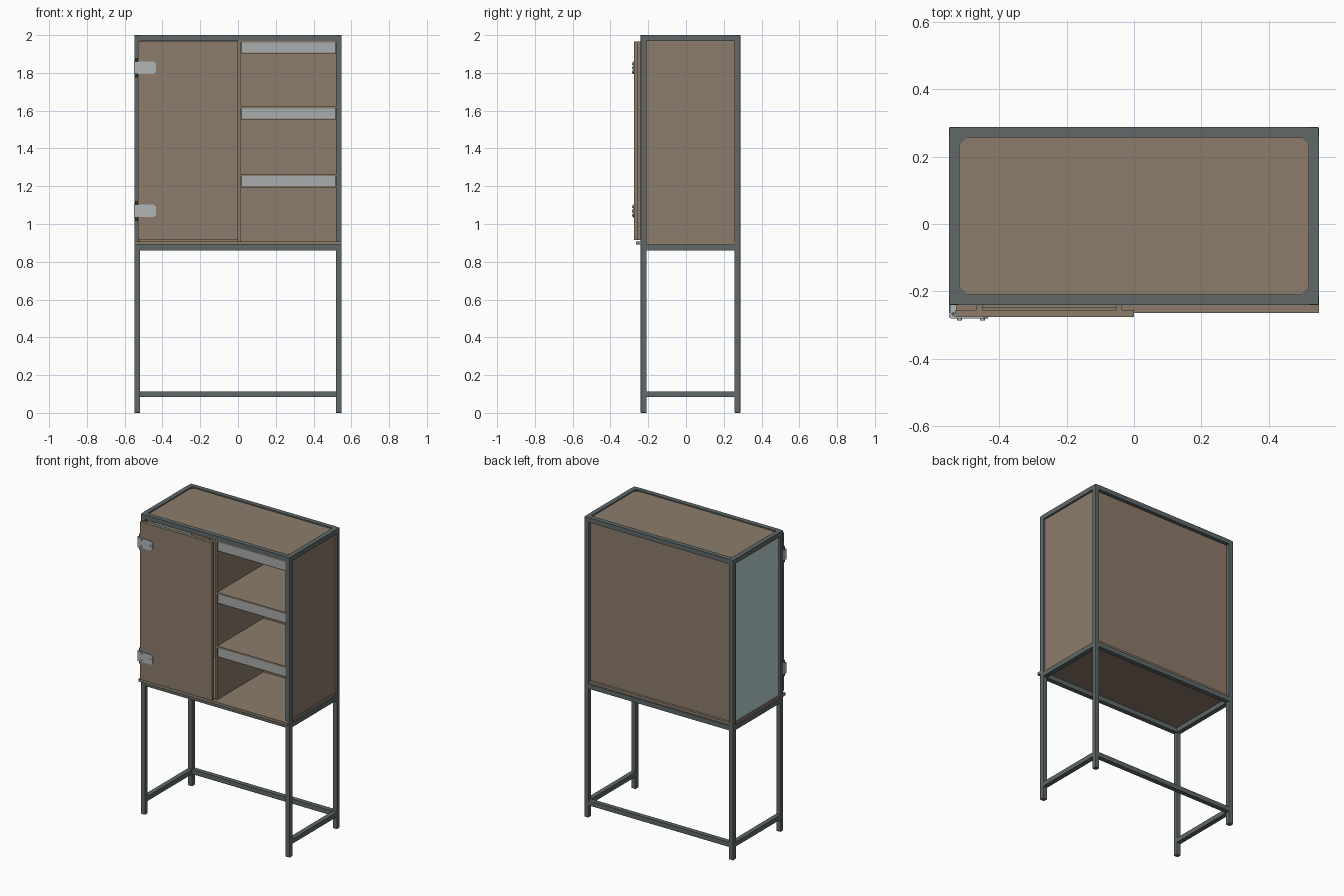
import bpy, bmesh, math
from mathutils import Vector

if "Cube" in bpy.data.objects:
    bpy.data.objects.remove(bpy.data.objects["Cube"])


def material(name, rgb):
    m = bpy.data.materials.new(name)
    m.diffuse_color = (*rgb, 1)
    m.use_nodes = True
    m.node_tree.nodes["Principled BSDF"].inputs["Base Color"].default_value = m.diffuse_color
    return m


WOOD = material("brown wood", (0.265, 0.202, 0.146))
STEEL = material("dark steel", (0.115, 0.140, 0.137))
GREY = material("grey aluminium", (0.40, 0.42, 0.42))
HINGE = material("light hinge metal", (0.44, 0.47, 0.47))
GLASS = material("pale glass", (0.50, 0.65, 0.65))


def prism(name, pts, axis, lo, hi, mat):
    """Extrude a 2D outline along axis x, y or z."""
    def place(a, b, t):
        return {"x": (t, a, b), "y": (a, t, b), "z": (a, b, t)}[axis]
    bm = bmesh.new()
    f = bm.faces.new([bm.verts.new(place(a, b, lo)) for a, b in pts])
    ext = bmesh.ops.extrude_face_region(bm, geom=[f])["geom"]
    shift = Vector(place(0, 0, hi - lo))
    bmesh.ops.translate(bm, verts=[v for v in ext if isinstance(v, bmesh.types.BMVert)], vec=shift)
    bmesh.ops.recalc_face_normals(bm, faces=bm.faces)
    me = bpy.data.meshes.new(name)
    bm.to_mesh(me)
    bm.free()
    me.materials.append(mat)
    ob = bpy.data.objects.new(name, me)
    bpy.context.collection.objects.link(ob)
    return ob


def box(name, x, y, z, mat, bevel=0):
    ob = prism(name, [(x[0], y[0]), (x[1], y[0]), (x[1], y[1]), (x[0], y[1])], "z", *z, mat)
    if bevel:
        mod = ob.modifiers.new("edge", "BEVEL")
        mod.width, mod.segments = bevel, 2
    return ob


def rod(name, axis, centre, r, lo, hi, mat, n=16):
    pts = [(centre[0] + r * math.cos(2 * math.pi * i / n),
            centre[1] + r * math.sin(2 * math.pi * i / n)) for i in range(n)]
    return prism(name, pts, axis, lo, hi, mat)


# Outer frame limits and tube width
X, Y0, Y1, T = 0.549, -0.24, 0.288, 0.031
XI, YF, YB = X - T, Y0 + T, Y1 - T

# Four square-tube posts
for sx, side in ((-1, "left"), (1, "right")):
    xs = sorted((sx * X, sx * XI))
    for ys, end in (((Y0, YF), "front"), ((YB, Y1), "back")):
        box(f"{end}_{side}_post", xs, ys, (0, 2.0), STEEL, 0.003)
    # Side rails at foot, cabinet base and top
    for z, level in ((0.083, "foot"), (0.86, "base"), (1.969, "top")):
        box(f"{level}_{side}_rail", xs, (YF - 0.003, YB + 0.003), (z, z + T), STEEL)

# Rails along the width; the foot rail is at the back only
for z, level in ((0.083, "foot"), (0.86, "base"), (1.969, "top")):
    box(f"{level}_back_rail", (-XI - 0.003, XI + 0.003), (YB, Y1), (z, z + T), STEEL)
    if level != "foot":
        box(f"{level}_front_rail", (-XI - 0.003, XI + 0.003), (Y0, YF), (z, z + T), STEEL)

# Top panel and its corner gussets
box("top_panel", (-XI, XI), (YF, YB), (1.972, 1.992), WOOD)
for sx in (-1, 1):
    for y, sy in ((YF, 1), (YB, -1)):
        x = sx * XI
        prism("corner_gusset", [(x, y), (x - sx * 0.022, y), (x, y + sy * 0.022)],
              "z", 1.97, 1.996, STEEL)

# Base board with a lip running in front of the posts
box("base_board", (-0.54, 0.54), (YF, 0.28), (0.891, 0.908), WOOD)
box("base_board_lip", (-X, X), (-0.265, YF), (0.891, 0.908), WOOD)

# Walls
box("back_panel", (-XI, XI), (0.252, 0.264), (0.908, 1.97), WOOD)
box("right_panel", (0.518, 0.536), (YF, YB), (0.891, 1.97), WOOD)
box("left_glass", (-0.536, -0.524), (YF, YB), (0.908, 1.97), GLASS)

# Divider, shelves and the metal strip under each shelf front
box("divider", (-0.002, 0.012), (Y0, 0.252), (0.908, 1.969), WOOD)
for z, name in ((1.957, "upper"), (1.609, "middle"), (1.251, "lower")):
    box(f"{name}_shelf", (0.012, XI), (-0.236, 0.252), (z + 0.003, z + 0.015), WOOD)
    box(f"{name}_shelf_strip", (0.018, 0.515), (-0.236, -0.228), (z - 0.05, z + 0.003), GREY)
    box(f"{name}_strip_edge", (0.012, XI), (-0.234, -0.226), (z - 0.057, z - 0.05), WOOD)

# Door slab with battens and an inner panel behind it
box("door", (-0.53, 0.0), (-0.276, -0.255), (0.914, 1.966), WOOD)
for x in (-0.468, -0.053):
    box("door_batten", (x, x + 0.018), (-0.255, -0.241), (0.914, 1.966), WOOD)
box("door_inner_panel", (-0.45, -0.053), (-0.255, -0.248), (0.93, 1.95), WOOD)

# Hinges: leaf with clipped corners, barrel, knuckles and screws
for z in (1.827, 1.069):
    h, c = 0.033, 0.012
    prism("hinge_leaf", [(-0.54, z - h), (-0.434 - c, z - h), (-0.434, z - h + c),
                         (-0.434, z + h - c), (-0.434 - c, z + h), (-0.54, z + h)],
          "y", -0.281, -0.275, HINGE)
    rod("hinge_pin", "z", (-0.537, -0.267), 0.005, z - 0.052, z + 0.052, STEEL)
    rod("hinge_barrel", "z", (-0.541, -0.272), 0.009, z - 0.034, z + 0.034, HINGE)
    box("hinge_post_leaf", (-0.547, -0.527), (-0.268, -0.239), (z - 0.033, z + 0.033), HINGE)
    for dx, dz in ((-0.518, 0.022), (-0.518, -0.022), (-0.45, 0.0)):
        rod("hinge_screw", "y", (dx, z + dz), 0.007, -0.286, -0.28, HINGE, 12)
